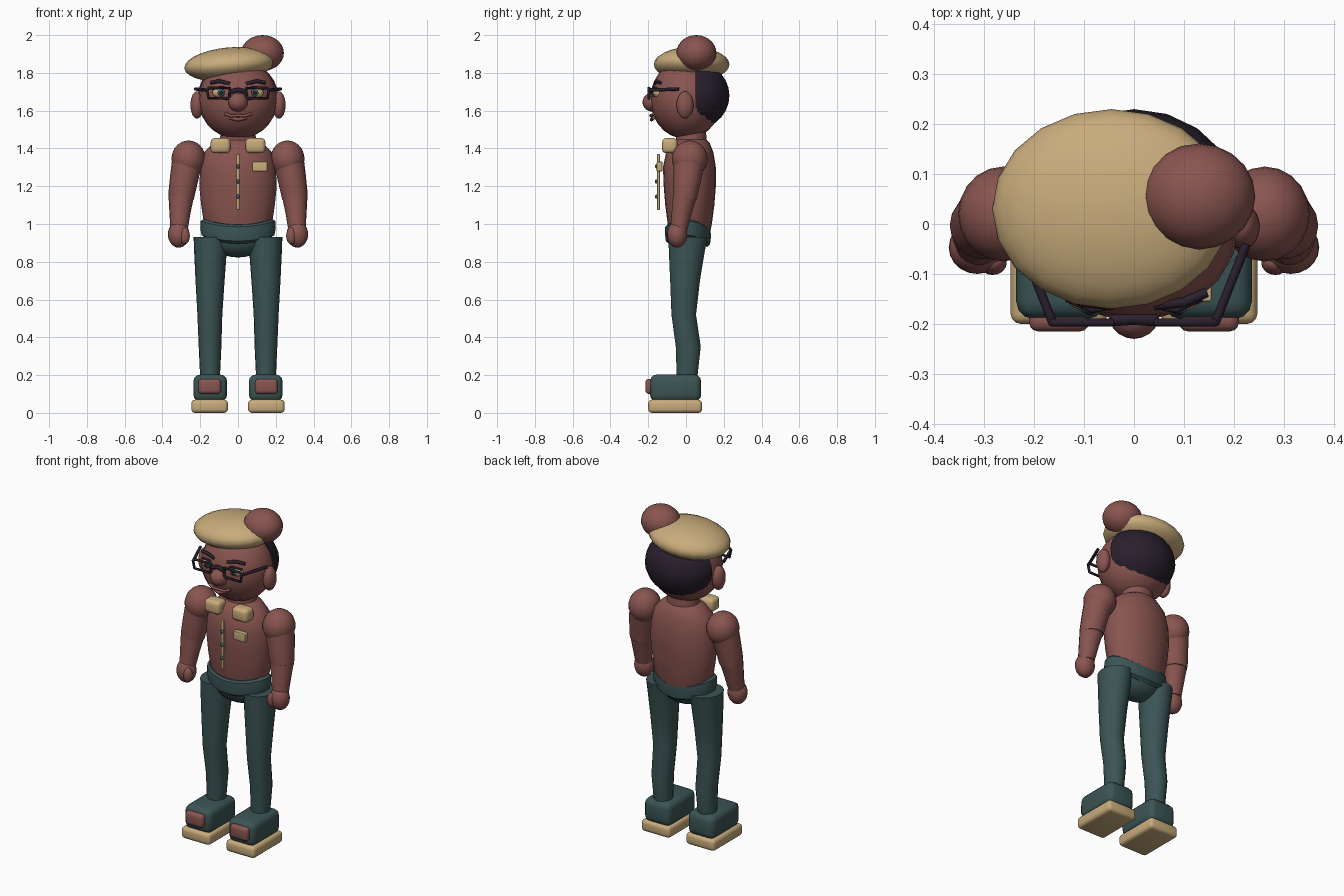
import bpy, bmesh, math
from mathutils import Vector, Matrix

cube = bpy.data.objects.get("Cube")
if cube:
    bpy.data.objects.remove(cube, do_unlink=True)


def material(name, rgb):
    m = bpy.data.materials.new(name)
    m.use_nodes = True
    m.diffuse_color = (*rgb, 1)
    m.node_tree.nodes["Principled BSDF"].inputs["Base Color"].default_value = (*rgb, 1)
    return m


SKIN = material("red_brown", (0.25, 0.09, 0.08))
TAN = material("tan", (0.58, 0.41, 0.2))
TEAL = material("dark_teal", (0.045, 0.09, 0.09))
DARK = material("dark_plum", (0.022, 0.014, 0.025))


def finish(bm, name, mat, angle=40):
    bmesh.ops.recalc_face_normals(bm, faces=bm.faces)
    mesh = bpy.data.meshes.new(name)
    bm.to_mesh(mesh)
    bm.free()
    ob = bpy.data.objects.new(name, mesh)
    bpy.context.collection.objects.link(ob)
    mesh.materials.append(mat)
    bpy.ops.object.select_all(action='DESELECT')
    ob.select_set(True)
    bpy.context.view_layer.objects.active = ob
    bpy.ops.object.shade_smooth_by_angle(angle=math.radians(angle))
    return ob


def ellipsoid(name, mat, centre, radii, turn=Matrix(), back_from=None):
    bm = bmesh.new()
    place = Matrix.Translation(centre) @ turn @ Matrix.Diagonal((*radii, 1))
    bmesh.ops.create_uvsphere(bm, u_segments=20, v_segments=14, radius=1, matrix=place)
    if back_from is not None:
        geom = bm.verts[:] + bm.edges[:] + bm.faces[:]
        cut = bmesh.ops.bisect_plane(bm, geom=geom, plane_co=(0, back_from, 0),
                                     plane_no=(0, -1, 0), clear_outer=True)
        rim = [e for e in cut["geom_cut"] if isinstance(e, bmesh.types.BMEdge)]
        bmesh.ops.holes_fill(bm, edges=rim)
    return finish(bm, name, mat)


def box(name, mat, low, high, bevel):
    low, high = Vector(low), Vector(high)
    bm = bmesh.new()
    place = Matrix.Translation((low + high) / 2) @ Matrix.Diagonal((*(high - low), 1))
    bmesh.ops.create_cube(bm, size=1, matrix=place)
    bmesh.ops.bevel(bm, geom=bm.edges[:], offset=bevel, segments=3, profile=0.5,
                    affect='EDGES', clamp_overlap=True)
    return finish(bm, name, mat)


def loft(name, mat, rings, sides=18, dip=0):
    """Stacked ovals, each given as z, x, y, x radius, y radius."""
    bm = bmesh.new()
    loops = []
    for z, x, y, rx, ry in rings:
        loop = []
        for i in range(sides):
            a = math.tau * i / sides
            drop = dip * math.sin(a) ** 2 * (1.6 if math.sin(a) > 0 else 1)
            loop.append(bm.verts.new((x + rx * math.cos(a), y + ry * math.sin(a), z - drop)))
        loops.append(loop)
    for lower, upper in zip(loops, loops[1:]):
        for i in range(sides):
            j = (i + 1) % sides
            bm.faces.new((lower[i], lower[j], upper[j], upper[i]))
    bm.faces.new(loops[0])
    bm.faces.new(loops[-1])
    return finish(bm, name, mat)


def tube(name, mat, points, radius, closed=False):
    curve = bpy.data.curves.new(name, 'CURVE')
    curve.dimensions = '3D'
    curve.bevel_depth = radius
    curve.bevel_resolution = 2
    curve.use_fill_caps = True
    line = curve.splines.new('POLY')
    line.points.add(len(points) - 1)
    for p, co in zip(line.points, points):
        p.co = (*co, 1)
    line.use_cyclic_u = closed
    curve.materials.append(mat)
    ob = bpy.data.objects.new(name, curve)
    bpy.context.collection.objects.link(ob)
    bpy.ops.object.select_all(action='DESELECT')
    ob.select_set(True)
    bpy.context.view_layer.objects.active = ob
    bpy.ops.object.convert(target='MESH')
    bpy.ops.object.shade_smooth_by_angle(angle=math.radians(50))


# Head, hair and hat
ellipsoid("head", SKIN, (0, 0, 1.66), (0.21, 0.19, 0.21))
ellipsoid("hair", DARK, (0, 0.03, 1.68), (0.215, 0.2, 0.185), back_from=0.05)
tilt = Matrix.Rotation(math.radians(-5), 4, 'Y')
ellipsoid("hat", TAN, (-0.045, 0.03, 1.845), (0.24, 0.2, 0.09), tilt)
ellipsoid("hat_ball", SKIN, (0.13, 0.055, 1.905), (0.113, 0.106, 0.095))

# Face
ellipsoid("nose", SKIN, (0, -0.178, 1.645), (0.052, 0.052, 0.05))
tube("upper_lip", SKIN, [(-0.07, -0.173, 1.583), (-0.035, -0.183, 1.572),
     (0, -0.187, 1.575), (0.035, -0.183, 1.572), (0.07, -0.173, 1.583)], 0.008)
tube("lower_lip", SKIN, [(-0.045, -0.172, 1.563), (0, -0.182, 1.553), (0.045, -0.172, 1.563)], 0.01)
tube("glasses_bridge", DARK, [(-0.045, -0.193, 1.70), (0, -0.19, 1.71), (0.045, -0.193, 1.70)], 0.012)

# Body
loft("neck", SKIN, [(1.38, 0, 0.03, 0.1, 0.085), (1.52, 0, 0.025, 0.09, 0.08)])
loft("torso", SKIN, [
    (0.92, 0, 0.02, 0.14, 0.1), (1.0, 0, 0.02, 0.18, 0.117), (1.1, 0, 0.02, 0.195, 0.13),
    (1.2, 0, 0.02, 0.205, 0.138), (1.3, 0, 0.018, 0.2, 0.14), (1.38, 0, 0.02, 0.18, 0.125),
    (1.43, 0, 0.025, 0.13, 0.1), (1.455, 0, 0.03, 0.08, 0.07)], sides=24)
loft("waistband", TEAL, [
    (0.925, 0, 0.01, 0.165, 0.1), (0.94, 0, 0.01, 0.193, 0.117), (0.98, 0, 0.01, 0.2, 0.122),
    (1.015, 0, 0.01, 0.198, 0.12), (1.025, 0, 0.01, 0.185, 0.11)], sides=24, dip=0.03)
ellipsoid("pelvis", TEAL, (0, 0.01, 0.93), (0.16, 0.105, 0.107))

# Shirt front
box("shirt_placket", TAN, (-0.009, -0.153, 1.075), (0.009, -0.138, 1.37), 0.003)
box("shirt_pocket", TAN, (0.075, -0.155, 1.278), (0.155, -0.125, 1.33), 0.004)
for i in range(3):
    ellipsoid(f"button_{i + 1}", TEAL, (0, -0.156, 1.305 - 0.08 * i), (0.011, 0.009, 0.011))

for side, s in (("left", 1), ("right", -1)):
    # Ears, eyes and brows
    ellipsoid(f"{side}_ear", SKIN, (s * 0.217, -0.005, 1.63), (0.035, 0.045, 0.072))
    ellipsoid(f"{side}_eye", TAN, (s * 0.09, -0.145, 1.695), (0.045, 0.03, 0.03))
    ellipsoid(f"{side}_iris", TEAL, (s * 0.088, -0.168, 1.695), (0.021, 0.012, 0.021))
    ellipsoid(f"{side}_pupil", DARK, (s * 0.088, -0.176, 1.695), (0.01, 0.007, 0.01))
    tube(f"{side}_eyelid", DARK, [(s * 0.04, -0.165, 1.715), (s * 0.085, -0.172, 1.726),
         (s * 0.135, -0.15, 1.715)], 0.006)
    tube(f"{side}_brow", DARK, [(s * 0.042, -0.163, 1.742), (s * 0.1, -0.157, 1.757),
         (s * 0.145, -0.137, 1.748)], 0.01)

    # Glasses
    corners = [(0.045, 1.72), (0.155, 1.72), (0.165, 1.71), (0.155, 1.665), (0.055, 1.665), (0.045, 1.675)]
    tube(f"{side}_glasses_rim", DARK, [(s * x, -0.197, z) for x, z in corners], 0.008, closed=True)
    tube(f"{side}_glasses_arm", DARK, [(s * 0.163, -0.197, 1.708), (s * 0.225, -0.04, 1.715)], 0.009)

    # Collar
    xs = sorted((s * 0.04, s * 0.145))
    box(f"{side}_collar", TAN, (xs[0], -0.127, 1.375), (xs[1], -0.045, 1.455), 0.022)

    # Arm and hand
    ellipsoid(f"{side}_shoulder", SKIN, (s * 0.262, 0.02, 1.345), (0.09, 0.095, 0.097))
    loft(f"{side}_upper_arm", SKIN, [
        (1.13, s * 0.3, -0.005, 0.066, 0.064), (1.16, s * 0.298, -0.003, 0.071, 0.068),
        (1.25, s * 0.283, 0.008, 0.077, 0.077), (1.35, s * 0.265, 0.02, 0.083, 0.086)])
    loft(f"{side}_forearm", SKIN, [
        (0.97, s * 0.312, -0.038, 0.046, 0.046), (1.06, s * 0.307, -0.022, 0.056, 0.055),
        (1.15, s * 0.3, -0.005, 0.068, 0.065)])
    ellipsoid(f"{side}_hand", SKIN, (s * 0.314, -0.047, 0.945), (0.057, 0.053, 0.07))
    ellipsoid(f"{side}_thumb", SKIN, (s * 0.283, -0.078, 0.937), (0.028, 0.024, 0.045))

    # Leg
    loft(f"{side}_leg", TEAL, [
        (0.18, s * 0.148, 0.005, 0.052, 0.055), (0.35, s * 0.148, 0.012, 0.06, 0.067),
        (0.52, s * 0.149, -0.012, 0.066, 0.066), (0.7, s * 0.148, -0.005, 0.077, 0.08),
        (0.85, s * 0.146, 0.004, 0.086, 0.096), (0.93, s * 0.145, 0.01, 0.09, 0.105)])

    # Shoe
    for part, mat, a, b, y0, y1, z0, z1, bevel in (
            ("sole", TAN, 0.053, 0.247, -0.2, 0.085, 0, 0.07, 0.02),
            ("shoe", TEAL, 0.058, 0.236, -0.19, 0.08, 0.06, 0.203, 0.035),
            ("toe_patch", SKIN, 0.09, 0.21, -0.215, -0.17, 0.1, 0.18, 0.018)):
        xs = sorted((s * a, s * b))
        ob = box(f"{side}_{part}", mat, (xs[0], y0, z0), (xs[1], y1, z1), bevel)
